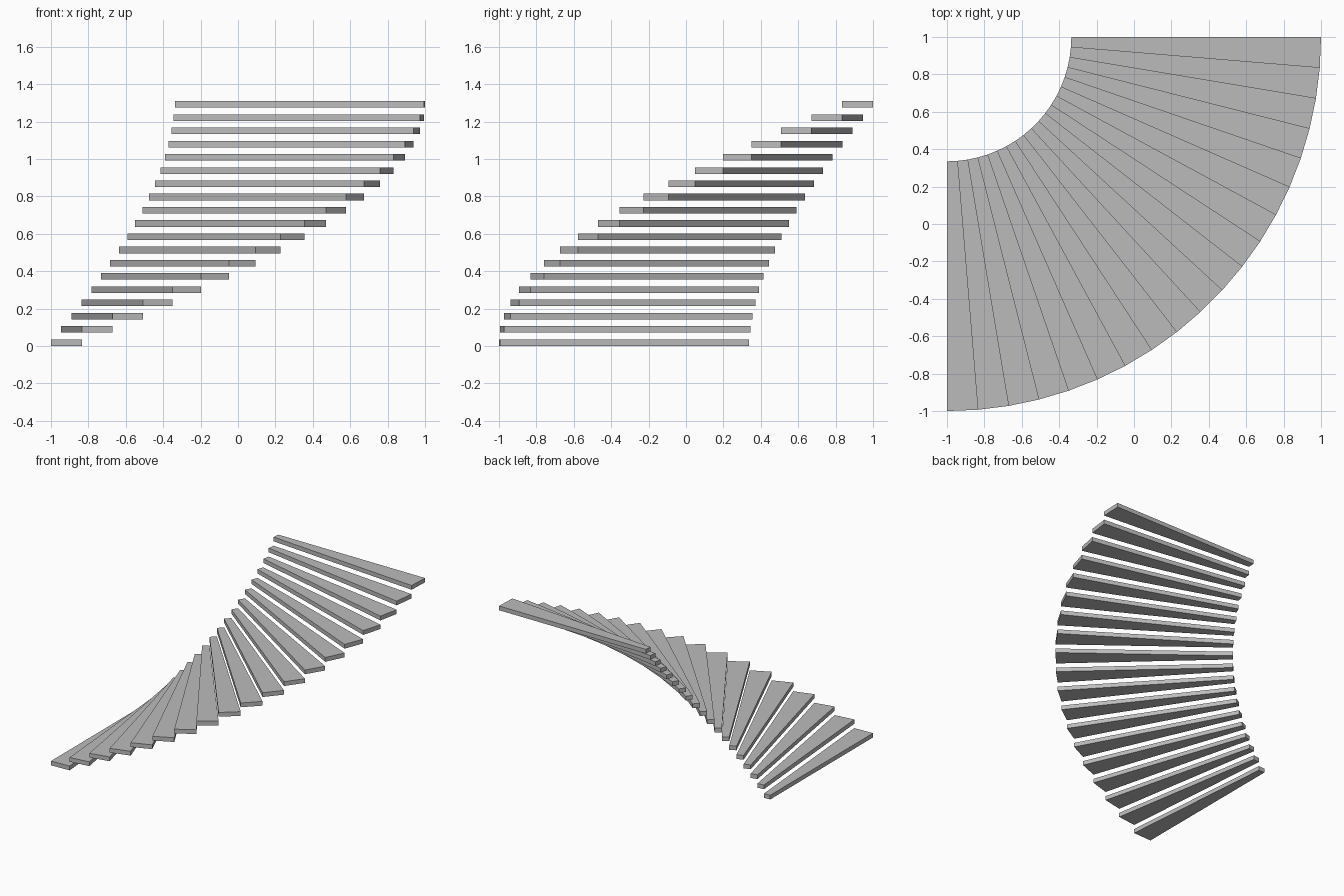
import bpy
import bmesh
from math import cos, sin, pi

cube = bpy.data.objects.get("Cube")
if cube:
    bpy.data.objects.remove(cube, do_unlink=True)

STEPS = 19
CENTRE = (-1.0, 1.0)
INNER, OUTER = 0.665, 2.0
RISE, THICK = 0.0708, 0.035
TURN = pi / 2 / STEPS

# Single plain grey
grey = bpy.data.materials.new("plain grey")
grey.use_nodes = True
colour = (0.5, 0.5, 0.5, 1)
grey.diffuse_color = colour
grey.node_tree.nodes["Principled BSDF"].inputs["Base Color"].default_value = colour


def polar(radius, angle, z):
    return (CENTRE[0] + radius * cos(angle), CENTRE[1] + radius * sin(angle), z)


def make_tread(index):
    """One straight-edged wedge tread, extruded up from its underside."""
    start = -pi / 2 + index * TURN
    end = start + TURN
    z = index * RISE
    corners = [(INNER, start), (OUTER, start), (OUTER, end), (INNER, end)]
    bm = bmesh.new()
    base = bm.faces.new([bm.verts.new(polar(r, a, z)) for r, a in corners])
    top = bmesh.ops.extrude_face_region(bm, geom=[base], use_keep_orig=True)
    raised = [v for v in top["geom"] if isinstance(v, bmesh.types.BMVert)]
    bmesh.ops.translate(bm, verts=raised, vec=(0, 0, THICK))
    bmesh.ops.recalc_face_normals(bm, faces=bm.faces)
    mesh = bpy.data.meshes.new(f"stair_tread_{index + 1}")
    bm.to_mesh(mesh)
    bm.free()
    mesh.materials.append(grey)
    tread = bpy.data.objects.new(mesh.name, mesh)
    bpy.context.collection.objects.link(tread)


# Quarter-turn flight of floating treads
for i in range(STEPS):
    make_tread(i)
